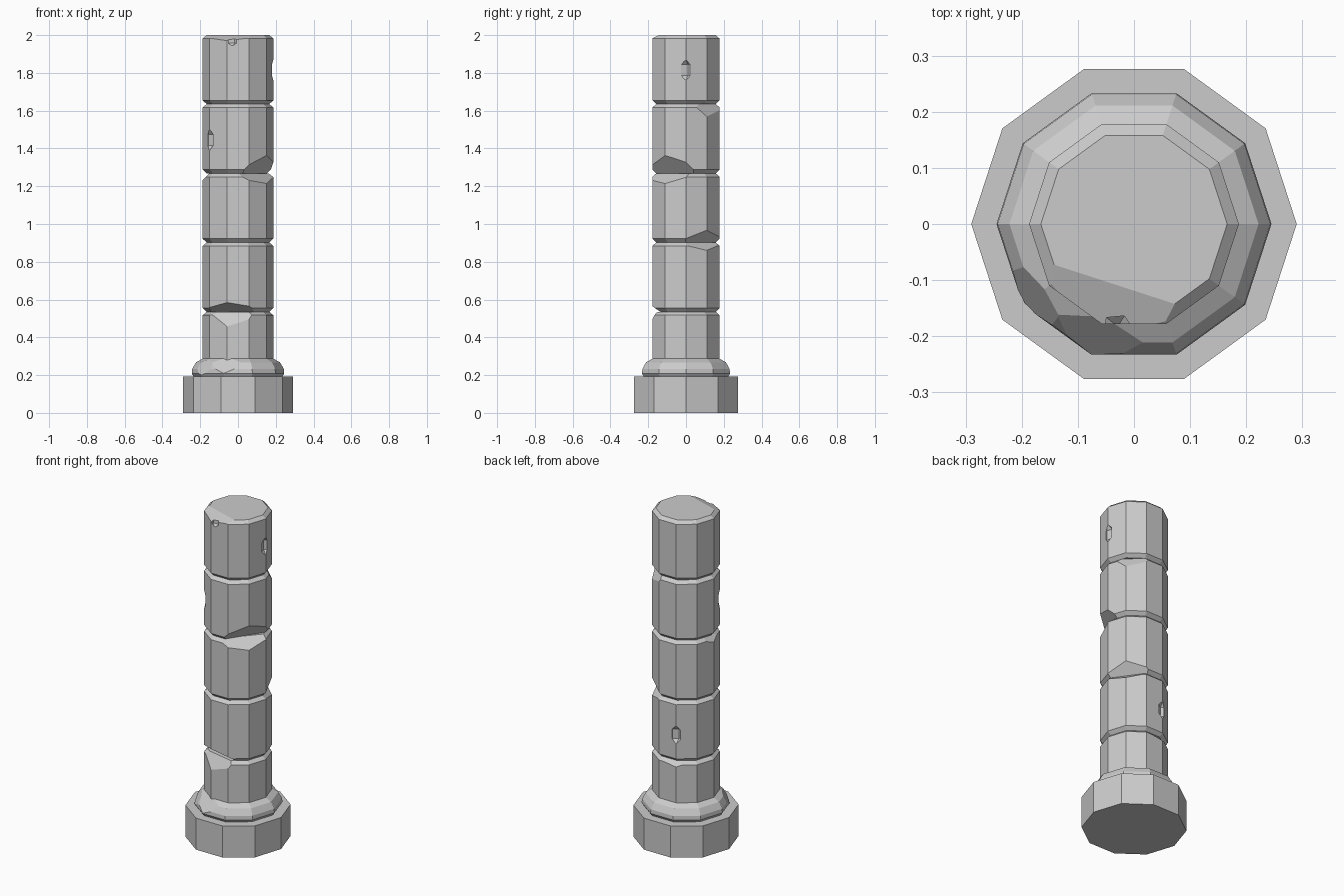
import bpy, bmesh
from math import cos, sin, tan, radians, pi
from mathutils import Vector, Matrix

if "Cube" in bpy.data.objects:
    bpy.data.objects.remove(bpy.data.objects["Cube"])

SIDES = 10


def finish(bm, name):
    bmesh.ops.recalc_face_normals(bm, faces=bm.faces[:])
    mesh = bpy.data.meshes.new(name)
    bm.to_mesh(mesh)
    bm.free()
    obj = bpy.data.objects.new(name, mesh)
    bpy.context.collection.objects.link(obj)
    return obj


def lathe(profile, chips=()):
    """Ten-sided closed solid from (radius, z) pairs, with chips sliced off.
    chip = azimuth, radius, z, upward tilt of the cutting plane (degrees)"""
    bm = bmesh.new()
    rings = [[bm.verts.new((r * cos(2 * pi * i / SIDES), r * sin(2 * pi * i / SIDES), z))
              for i in range(SIDES)] for r, z in profile]
    for a, b in zip(rings, rings[1:]):
        for i in range(SIDES):
            j = (i + 1) % SIDES
            bm.faces.new((a[i], a[j], b[j], b[i]))
    bm.faces.new(rings[0][::-1])
    bm.faces.new(rings[-1])
    for az, r, z, tilt in chips:
        a, t = radians(az), radians(tilt)
        normal = Vector((cos(a) * cos(t), sin(a) * cos(t), sin(t)))
        cut = bmesh.ops.bisect_plane(bm, geom=bm.verts[:] + bm.edges[:] + bm.faces[:],
                                     plane_co=(r * cos(a), r * sin(a), z),
                                     plane_no=normal, clear_outer=True)
        edges = [e for e in cut['geom_cut'] if isinstance(e, bmesh.types.BMEdge)]
        bmesh.ops.holes_fill(bm, edges=edges, sides=0)
    return bm


def pit(obj, az, r, z, size):
    """Gouge a faceted hollow; size = radial, sideways, vertical half-extents"""
    bm = bmesh.new()
    m = (Matrix.Rotation(radians(az), 4, 'Z') @ Matrix.Translation((r, 0, z))
         @ Matrix.Diagonal((*size, 1)))
    bmesh.ops.create_uvsphere(bm, u_segments=5, v_segments=3, radius=1, matrix=m)
    cutter = finish(bm, "pit_cutter")
    cutter.hide_render = True
    cutter.hide_viewport = False
    mod = obj.modifiers.new("pit", 'BOOLEAN')
    mod.operation, mod.solver, mod.object = 'DIFFERENCE', 'EXACT', cutter
    graph = bpy.context.evaluated_depsgraph_get()
    mesh = bpy.data.meshes.new_from_object(obj.evaluated_get(graph))
    obj.modifiers.clear()
    obj.data = mesh
    bpy.data.objects.remove(cutter)


# Plinth and rounded moulding
finish(lathe([(0.29, 0), (0.29, 0.192)]), "plinth")
finish(lathe([(0.233, 0.19), (0.245, 0.208), (0.243, 0.232), (0.222, 0.268), (0.187, 0.287)],
             [(216, 0.238, 0.205, 28), (252, 0.232, 0.225, 40)]), "base_moulding")

# Shaft drums with chamfered joints and broken edges
joints = [0.27, 0.535, 0.902, 1.268, 1.635, 2.0]
chips = [
    [(258, 0.183, 0.462, 32), (100, 0.185, 0.505, 50)],
    [(255, 0.185, 0.583, -58), (35, 0.185, 0.862, 52)],
    [(-42, 0.185, 1.215, 55), (38, 0.185, 0.965, -42), (180, 0.188, 1.232, 45)],
    [(-33, 0.186, 1.362, -40), (45, 0.184, 1.57, 28)],
    [(252, 0.113, 2.0, 68)],
]
drums = []
for k, (lo, hi) in enumerate(zip(joints, joints[1:])):
    low = [(0.187, lo)] if k == 0 else [(0.166, lo), (0.187, lo + 0.02)]
    prof = low + [(0.187, hi - 0.018), (0.166, hi)]
    drums.append(finish(lathe(prof, chips[k]), f"shaft_drum_{k + 1}"))

# Gouges in the drum faces
pit(drums[1], 108, 0.19, 0.70, (0.03, 0.036, 0.058))
pit(drums[3], 216, 0.19, 1.445, (0.03, 0.036, 0.06))
pit(drums[4], 0, 0.19, 1.815, (0.03, 0.036, 0.058))
pit(drums[4], 261, 0.185, 1.975, (0.025, 0.032, 0.035))
